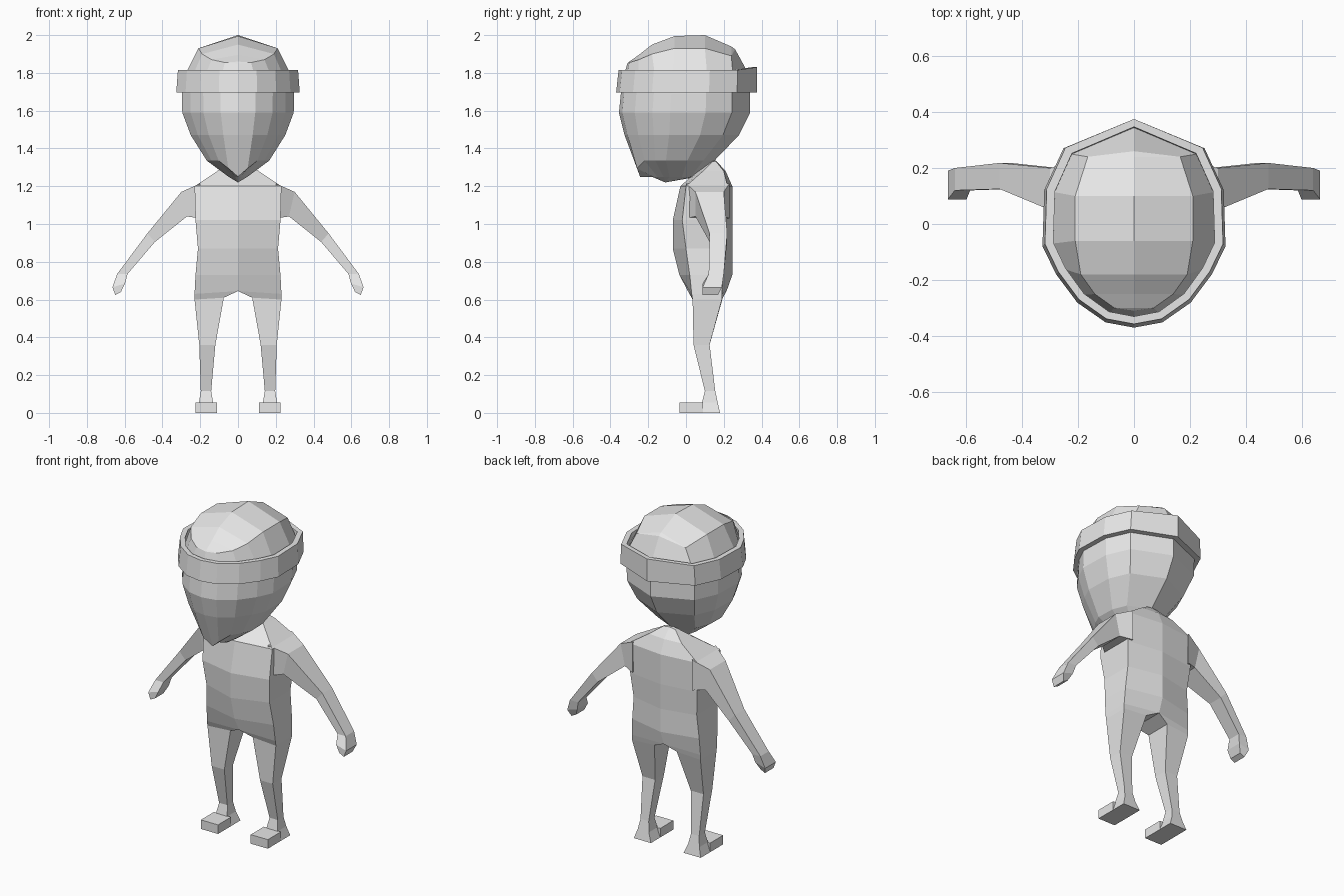
import bpy
import bmesh
from mathutils import Vector

cube = bpy.data.objects.get("Cube")
if cube:
    bpy.data.objects.remove(cube)

clay = bpy.data.materials.new("light_grey")
clay.use_nodes = True
clay.diffuse_color = (0.8, 0.8, 0.8, 1)
clay.node_tree.nodes["Principled BSDF"].inputs["Base Color"].default_value = (0.8, 0.8, 0.8, 1)


def loft(bm, rings, closed=True, caps=False):
    """Skin a list of equal-length point rings."""
    rows = [[bm.verts.new(p) for p in ring] for ring in rings]
    n = len(rows[0])
    for a, b in zip(rows, rows[1:]):
        for i in range(n if closed else n - 1):
            j = (i + 1) % n
            face = (a[i], a[j], b[j], b[i])
            if any(v.co.x > 0.001 for v in face):
                bm.faces.new(face)
    if caps:
        bm.faces.new(rows[0])
        bm.faces.new(rows[-1])


def finish(bm, name):
    """Mirror the left half, weld the seam and make a flat-shaded object."""
    bmesh.ops.remove_doubles(bm, verts=bm.verts[:], dist=0.0005)
    copy = bmesh.ops.duplicate(bm, geom=bm.verts[:] + bm.edges[:] + bm.faces[:])
    for v in copy["geom"]:
        if isinstance(v, bmesh.types.BMVert):
            v.co.x = -v.co.x
    bmesh.ops.remove_doubles(bm, verts=bm.verts[:], dist=0.0005)
    bmesh.ops.recalc_face_normals(bm, faces=bm.faces[:])
    mesh = bpy.data.meshes.new(name)
    bm.to_mesh(mesh)
    bm.free()
    mesh.materials.append(clay)
    obj = bpy.data.objects.new(name, mesh)
    bpy.context.collection.objects.link(obj)
    return obj


# Half outline of the head seen from above, back to front, in unit size
OUTLINE = [(0, 1), (.77, .72), (.98, .32), (1, -.22), (.85, -.49),
           (.62, -.76), (.31, -.95), (0, -1)]


def head_ring(half_width, front, back, z):
    mid, reach = (front + back) / 2, (back - front) / 2
    return [Vector((x * half_width, mid + y * reach, z)) for x, y in OUTLINE]


# Head below the band, with a pointed chin
rings = [head_ring(*r) for r in [
    (.29, -.34, .335, 1.77), (.297, -.345, .34, 1.69), (.295, -.355, .34, 1.59),
    (.25, -.325, .28, 1.47), (.165, -.27, .15, 1.335), (.05, -.18, .06, 1.25),
    (0, -.11, -.11, 1.22)]]
jaw = rings[4]
jaw[-1] = Vector((0, -.243, 1.25))
jaw[-2].z = 1.295
bm = bmesh.new()
loft(bm, rings, closed=False)
finish(bm, "head")

# Cap: base ring, shoulder ring, and a ridge along the middle
base = head_ring(.29, -.335, .345, 1.77)
crown = [Vector(p) for p in [
    (0, .26, 1.925), (.165, .24, 1.89), (.21, .1, 1.93), (.21, -.06, 1.93),
    (.19, -.18, 1.9), (.14, -.25, 1.87), (.07, -.3, 1.855), (0, -.31, 1.85)]]
ridge_z = [1.925, 1.94, 2.0, 1.995, 1.95, 1.895, 1.86, 1.85]
ridge = [Vector((0, p.y, z)) for p, z in zip(crown, ridge_z)]
bm = bmesh.new()
loft(bm, [base, crown, ridge], closed=False)
finish(bm, "cap")

# Band around the head
band = [head_ring(.327, -.37, .375, 1.695), head_ring(.318, -.357, .375, 1.815),
        head_ring(.288, -.33, .347, 1.815), head_ring(.288, -.33, .34, 1.695)]
band[1][0].z = band[2][0].z = 1.83
bm = bmesh.new()
loft(bm, band + band[:1], closed=False)
finish(bm, "head_band")

# Torso and legs as one column per side:
# (x inner, x outer, z inner, z outer, front/back y inner, front/back y outer)
column = [
    (0, .04, 1.335, 1.33, .14, .16, .14, .16),
    (0, .11, 1.28, 1.28, .06, .21, .09, .2),
    (0, .23, 1.2, 1.2, -.03, .245, 0, .22),
    (0, .225, 1.02, 1.02, -.07, .245, -.02, .215),
    (0, .212, .87, .87, -.07, .245, 0, .2),
    (0, .225, .73, .73, -.035, .245, .02, .195),
    (0, .23, .645, .63, .01, .215, .03, .19),
    (.075, .23, .61, .6, .035, .195, .035, .19),
    (.12, .205, .36, .36, .04, .125, .04, .125),
    (.142, .197, .115, .115, .1, .155, .1, .155),
    (.132, .207, .055, .055, .085, .168, .085, .168),
    (.11, .225, 0, 0, .06, .18, .06, .18)]
rings = [[(xi, fi, zi), (xo, fo, zo), (xo, bo, zo), (xi, bi, zi)]
         for xi, xo, zi, zo, fi, bi, fo, bo in column]
bm = bmesh.new()
loft(bm, rings, caps=True)
finish(bm, "torso_and_legs")

# Feet
bm = bmesh.new()
loft(bm, [[(x, y, 0), (x, y, .055), (X, y, .055), (X, y, 0)]
          for x, X, y in [(.11, .225, -.035), (.11, .225, .09)]], caps=True)
finish(bm, "feet")

# Arms and hands: (outer x, z, inner x, z, front y, back y)
arm = [(.2, 1.215, .2, 1.03, 0, .23), (.3, 1.17, .27, 1.04, .05, .2),
       (.48, .95, .44, .905, .125, .218), (.64, .735, .585, .735, .12, .2),
       (.665, .665, .598, .685, .088, .19), (.65, .625, .62, .64, .088, .17)]
bm = bmesh.new()
loft(bm, [[(ox, f, oz), (ix, f, iz), (ix, b, iz), (ox, b, oz)]
          for ox, oz, ix, iz, f, b in arm], caps=True)
finish(bm, "arms")
